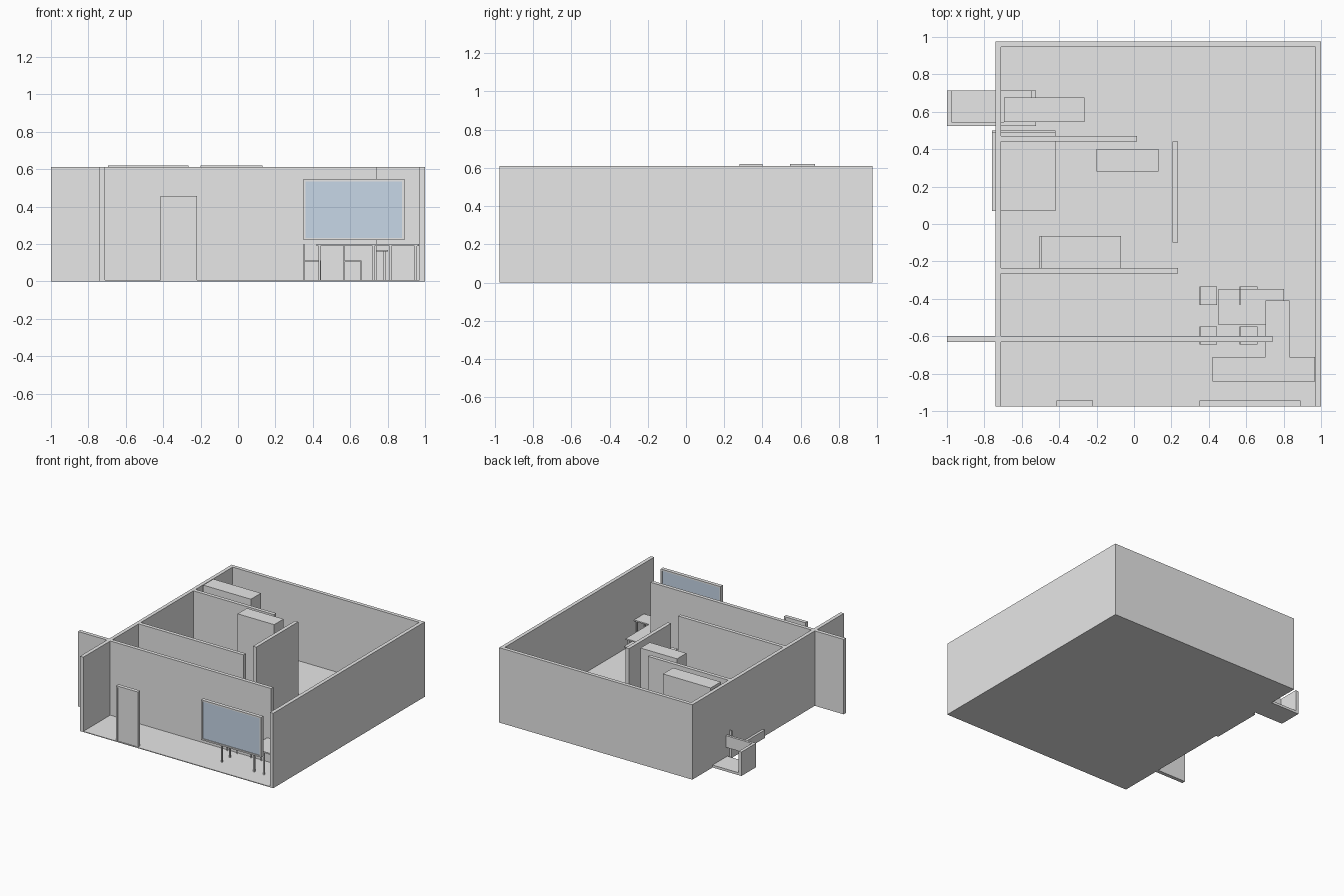
import bpy
import bmesh
from mathutils import Vector

cube = bpy.data.objects.get("Cube")
if cube:
    bpy.data.objects.remove(cube, do_unlink=True)


def make_material(name, color):
    mat = bpy.data.materials.new(name)
    mat.use_nodes = True
    mat.diffuse_color = (*color, 1)
    mat.node_tree.nodes["Principled BSDF"].inputs["Base Color"].default_value = (*color, 1)
    return mat


GREY = make_material("light grey", (0.8, 0.8, 0.8))
GLASS = make_material("pale blue glass", (0.57, 0.68, 0.8))


def boxes(name, spans, mat=GREY):
    """One object from boxes, each given as (x0, x1, y0, y1, z0, z1)."""
    bm = bmesh.new()
    for x0, x1, y0, y1, z0, z1 in spans:
        lo, hi = Vector((x0, y0, z0)), Vector((x1, y1, z1))
        new = bmesh.ops.create_cube(bm, size=1)["verts"]
        bmesh.ops.scale(bm, vec=hi - lo, verts=new)
        bmesh.ops.translate(bm, vec=(lo + hi) / 2, verts=new)
    mesh = bpy.data.meshes.new(name)
    bm.to_mesh(mesh)
    bm.free()
    mesh.materials.append(mat)
    obj = bpy.data.objects.new(name, mesh)
    bpy.context.collection.objects.link(obj)
    return obj


def legs(xs, ys, top, half=0.006):
    return [(x - half, x + half, y - half, y + half, 0, top) for x in xs for y in ys]


H = 0.61    # wall height
T = 0.03    # wall thickness
LEFT, RIGHT, DEPTH = 1.0, -0.74, 0.975

# Floor and outer walls, open at the front
boxes("floor", [(RIGHT, LEFT, -DEPTH, DEPTH, 0, 0.006)])
boxes("right_wall", [(RIGHT, RIGHT + T, -DEPTH, DEPTH, 0, H)])
boxes("left_wall", [(LEFT - T, LEFT, -DEPTH, DEPTH, 0, H)])
boxes("back_wall", [(RIGHT + T, LEFT - T, DEPTH - T, DEPTH, 0, H)])

# Partition walls
boxes("entrance_partition", [(-1, 0.74, -0.63, -0.6, 0, H)])
boxes("middle_partition", [(RIGHT + T, 0.235, -0.265, -0.235, 0, H)])
boxes("rear_partition", [(RIGHT + T, 0.015, 0.44, 0.47, 0, H)])
boxes("cross_partition", [(0.205, 0.235, -0.1, 0.44, 0, H)])

# Wardrobes
boxes("rear_wardrobe", [(-0.695, -0.265, 0.545, 0.675, 0, 0.62)])
boxes("middle_wardrobe", [(-0.2, 0.13, 0.28, 0.4, 0, 0.62)])


# Door and window on the front edge
def frame(name, x0, x1, z0, z1, rim, sill):
    y0, y1 = -DEPTH, -DEPTH + T
    spans = [(x0, x0 + rim, y0, y1, z0, z1), (x1 - rim, x1, y0, y1, z0, z1),
             (x0 + rim, x1 - rim, y0, y1, z1 - rim, z1)]
    if sill:
        spans.append((x0 + rim, x1 - rim, y0, y1, z0, z0 + rim))
    return boxes(name, spans)


frame("door_frame", -0.415, -0.22, 0, 0.457, 0.012, False)
boxes("door_panel", [(-0.403, -0.232, -0.968, -0.952, 0, 0.445)])
frame("window_frame", 0.35, 0.89, 0.22, 0.547, 0.012, True)
boxes("window_glass", [(0.362, 0.878, -0.968, -0.952, 0.232, 0.535)], GLASS)

# Beds with headboards
boxes("double_bed", [(-0.76, -0.42, 0.07, 0.49, 0, 0.065)])
boxes("double_headboard", [(-0.76, -0.42, 0.49, 0.5, 0, 0.22)])
boxes("single_bed", [(-0.495, -0.07, -0.235, -0.065, 0, 0.065)])
boxes("single_headboard", [(-0.505, -0.495, -0.235, -0.065, 0, 0.22)])

# Low unit with upright ends and a raised back rail
boxes("unit_ends", [(x, x + 0.025, 0.525, 0.715, 0, 0.195) for x in (-1, -0.55)])
boxes("unit_base", [(-0.975, -0.55, 0.525, 0.715, 0, 0.02)])
boxes("unit_back_rail", [(-0.975, -0.55, 0.525, 0.545, 0.1, 0.195)])

# L-shaped counter
boxes("counter_top", [(0.42, 0.967, -0.842, -0.712, 0.19, 0.2),
                      (0.703, 0.832, -0.712, -0.41, 0.19, 0.2)])
boxes("counter_legs", legs((0.436, 0.95), (-0.828, -0.725), 0.19)
      + legs((0.725, 0.815), (-0.828, -0.425), 0.19))

# Dining table
boxes("table_top", [(0.453, 0.802, -0.54, -0.348, 0.16, 0.168)])
boxes("table_legs", legs((0.47, 0.783), (-0.523, -0.365), 0.16))

# Four chairs
for row, y in (("front", -0.645), ("back", -0.432)):
    for side, x in (("right", 0.35), ("left", 0.565)):
        name = f"{row}_{side}_chair"
        boxes(name + "_seat", [(x, x + 0.095, y, y + 0.097, 0.106, 0.112)])
        boxes(name + "_back", [(x, x + 0.005, y, y + 0.097, 0.112, 0.2)])
        boxes(name + "_legs", legs((x + 0.003, x + 0.092), (y + 0.003, y + 0.094), 0.106, 0.003))
